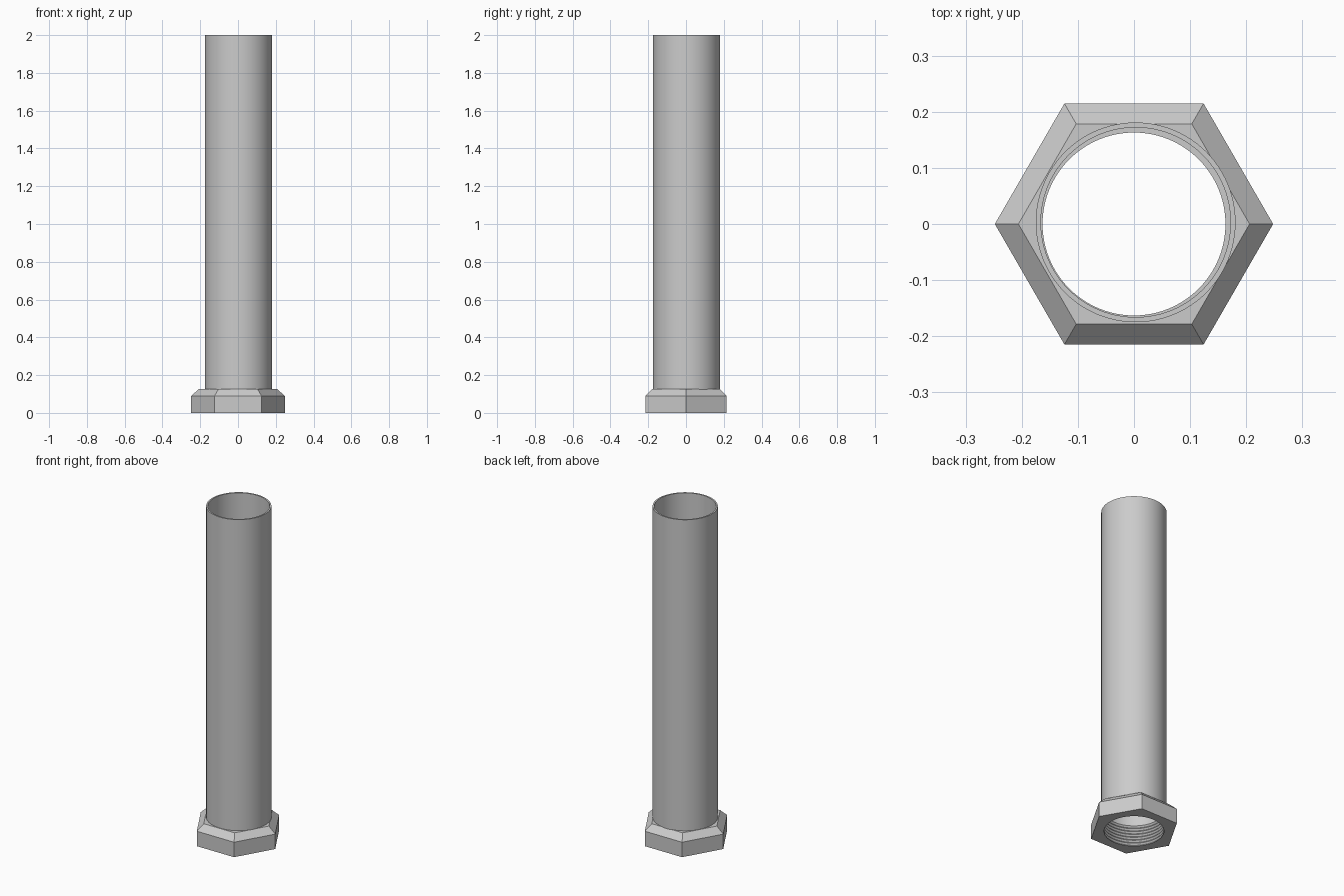
import bpy
import bmesh
from math import cos, sin, tau, radians

if "Cube" in bpy.data.objects:
    bpy.data.objects.remove(bpy.data.objects["Cube"], do_unlink=True)

steel = bpy.data.materials.new("steel grey")
steel.use_nodes = True
GREY = (0.6, 0.6, 0.6, 1)
steel.diffuse_color = GREY
steel.node_tree.nodes["Principled BSDF"].inputs["Base Color"].default_value = GREY

SEGMENTS = 96
HEIGHT = 2.0
NUT_TOP = 0.127
NUT_SHOULDER = 0.09
BORE, GROOVE = 0.163, 0.171
TURNS = 7


def ring(bm, radius, z, sides=SEGMENTS, offset=0.0):
    """Closed ring of vertices around the z axis."""
    return [bm.verts.new((radius * cos(tau * i / sides) + offset,
                          radius * sin(tau * i / sides) + offset, z))
            for i in range(sides)]


def skin(bm, rings):
    """Quads between successive rings of equal size."""
    for a, b in zip(rings, rings[1:]):
        for i in range(len(a)):
            j = (i + 1) % len(a)
            bm.faces.new((a[i], a[j], b[j], b[i]))


def loop_edges(bm, verts):
    return [bm.edges.get((v, verts[i - 1])) for i, v in enumerate(verts)]


def finish(bm, name):
    bmesh.ops.recalc_face_normals(bm, faces=bm.faces)
    mesh = bpy.data.meshes.new(name)
    bm.to_mesh(mesh)
    bm.free()
    mesh.materials.append(steel)
    obj = bpy.data.objects.new(name, mesh)
    bpy.context.collection.objects.link(obj)
    bpy.ops.object.select_all(action='DESELECT')
    obj.select_set(True)
    bpy.context.view_layer.objects.active = obj
    bpy.ops.object.shade_smooth_by_angle(angle=radians(25))
    return obj


# Hexagonal nut: chamfered top, threaded bore
bm = bmesh.new()
hexes = [ring(bm, r, z, 6) for r, z in
         ((0.248, 0), (0.248, NUT_SHOULDER), (0.206, NUT_TOP))]
skin(bm, hexes)
pitch = NUT_TOP / TURNS
bore = [ring(bm, BORE, 0)]
for t in range(TURNS):
    bore.append(ring(bm, GROOVE, (t + 0.5) * pitch))
    bore.append(ring(bm, BORE, (t + 1) * pitch))
skin(bm, bore)
for outer, inner in ((hexes[0], bore[0]), (hexes[-1], bore[-1])):
    bmesh.ops.triangle_fill(bm, use_beauty=True,
                            edges=loop_edges(bm, outer) + loop_edges(bm, inner))
finish(bm, "hex_nut")

# Long thin-walled tube, standing slightly off the nut's axis
bm = bmesh.new()
profile = ((0.178, NUT_TOP - 0.002), (0.178, HEIGHT),
           (0.169, HEIGHT), (0.169, NUT_TOP - 0.002))
rings = [ring(bm, r, z, offset=0.003) for r, z in profile]
skin(bm, rings + rings[:1])
finish(bm, "tube")
